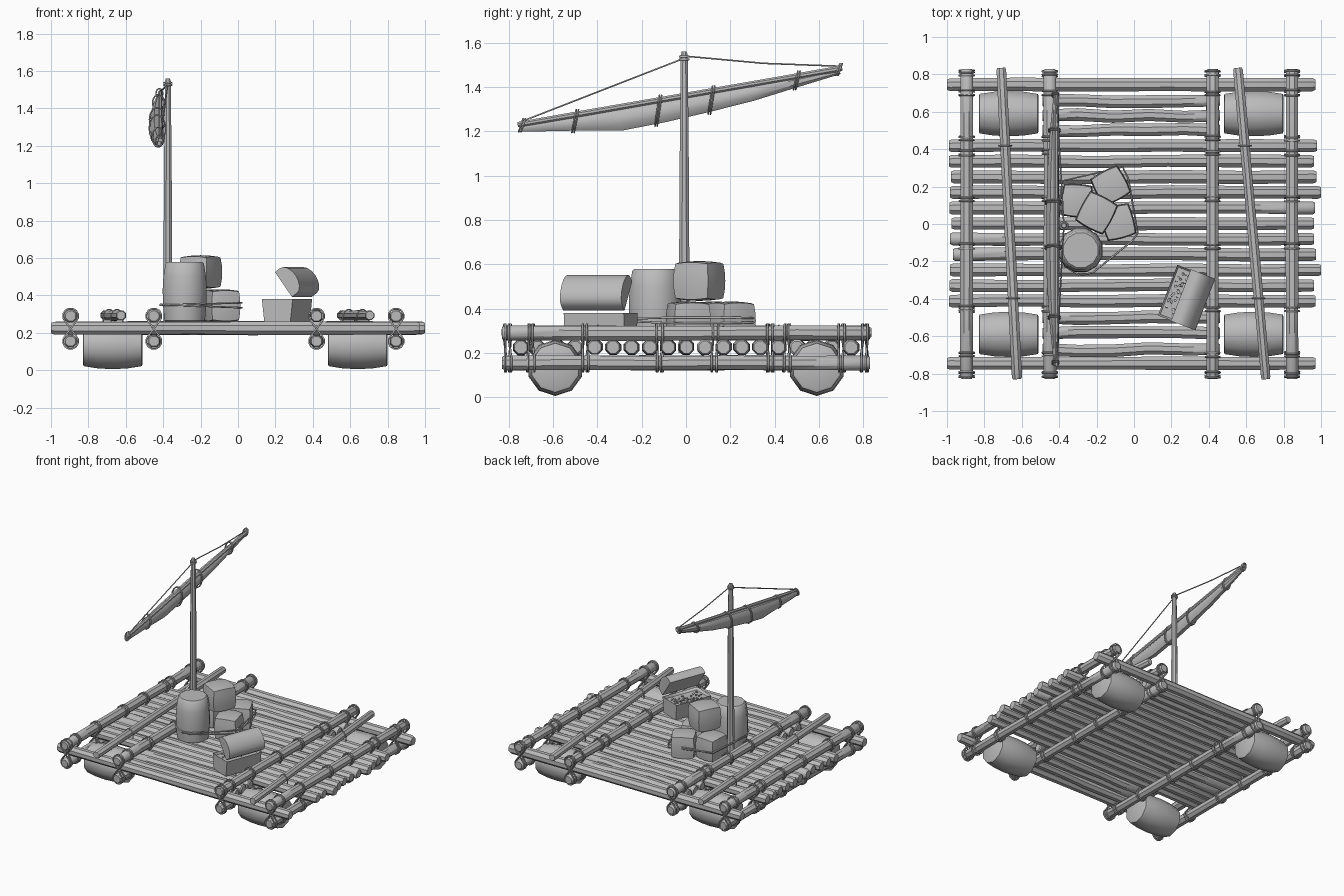
import bpy, bmesh, math, random
from mathutils import Vector, Matrix

if "Cube" in bpy.data.objects:
    bpy.data.objects.remove(bpy.data.objects["Cube"])

random.seed(4)
R = random.uniform
grey = bpy.data.materials.new("plain_grey")
grey.diffuse_color = (0.5, 0.5, 0.5, 1)
grey.use_nodes = True
grey.node_tree.nodes["Principled BSDF"].inputs["Base Color"].default_value = grey.diffuse_color


def finish(name, bm, angle=40):
    """Turn a bmesh into a smooth object with sharp edges kept."""
    bmesh.ops.recalc_face_normals(bm, faces=bm.faces)
    me = bpy.data.meshes.new(name)
    bm.to_mesh(me)
    bm.free()
    me.polygons.foreach_set("use_smooth", [True] * len(me.polygons))
    me.set_sharp_from_angle(angle=math.radians(angle))
    me.materials.append(grey)
    ob = bpy.data.objects.new(name, me)
    bpy.context.collection.objects.link(ob)
    return ob


def loft(name, stations, sides=8, angle=40):
    """Stations are (centre, half width, half depth) along a straight-ish path."""
    bm = bmesh.new()
    d = (Vector(stations[-1][0]) - Vector(stations[0][0])).normalized()
    side = d.cross((1, 0, 0) if abs(d.z) > 0.9 else (0, 0, 1)).normalized()
    up = side.cross(d)
    rings = []
    for c, a, b in stations:
        rings.append([bm.verts.new(Vector(c) + side * a * math.cos(t) + up * b * math.sin(t))
                      for t in [2 * math.pi * (i + 0.5) / sides for i in range(sides)]])
    for r, s in zip(rings, rings[1:]):
        for i in range(sides):
            j = (i + 1) % sides
            bm.faces.new((r[i], r[j], s[j], s[i]))
    bm.faces.new(rings[0])
    bm.faces.new(rings[-1])
    return finish(name, bm, angle)


def log(name, a, b, r, wob=0.004):
    """Slightly uneven log with worn ends."""
    a, b = Vector(a), Vector(b)
    st = []
    for f in (0, 0.008, 0.2, 0.4, 0.6, 0.8, 0.992, 1):
        k = r * (0.8 if f in (0, 1) else R(0.93, 1.04))
        off = Vector((0, R(-wob, wob), R(-wob, wob) * 0.5)) if 0.1 < f < 0.9 else Vector()
        st.append((a.lerp(b, f) + off, k, k))
    return loft(name, st)


def rope(name, paths, r, closed=True):
    """One rope object made of several strands."""
    cu = bpy.data.curves.new(name, 'CURVE')
    cu.dimensions = '3D'
    cu.bevel_depth = r
    cu.bevel_resolution = 1
    cu.use_fill_caps = True
    for p in paths:
        s = cu.splines.new('POLY')
        s.points.add(len(p) - 1)
        for q, co in zip(s.points, p):
            q.co = (*co, 1)
        s.use_cyclic_u = closed
    cu.materials.append(grey)
    ob = bpy.data.objects.new(name, cu)
    bpy.context.collection.objects.link(ob)


def circle(c, u, v, n=14):
    c, u, v = Vector(c), Vector(u), Vector(v)
    return [c + u * math.cos(2 * math.pi * i / n) + v * math.sin(2 * math.pi * i / n) for i in range(n)]


# Deck: edge logs, full-length logs, short infill logs
for y in (-0.745, 0.745):
    log("edge_log", (-1.0, y, 0.225), (0.97, y, 0.225), 0.038, 0.002)
for i in range(11):
    y = -0.412 + i * 0.083
    x1 = 1.0 if i in (2, 7) else R(0.96, 0.98)
    log("deck_log", (R(-0.995, -0.965), y, 0.226), (x1, y, 0.226), 0.037)
for y in (-0.67, -0.585, -0.5, 0.5, 0.58, 0.66):
    log("infill_log", (-0.49, y, 0.225), (0.46, y, 0.225), 0.036, 0.009)

# Cross logs above and below the deck
cross_x = (-0.895, -0.45, 0.42, 0.845)
ZT, ZB = 0.29, 0.155
for x in cross_x:
    log("upper_cross_log", (x, -0.83, ZT), (x, 0.83, ZT), 0.036)
    log("lower_cross_log", (x, -0.83, ZB), (x, 0.83, ZB), 0.036)

# Figure-eight lashings
lash = []
for x in cross_x:
    for y in (-0.805, -0.7, -0.455, -0.12, 0.13, 0.38, 0.455, 0.7, 0.805):
        for dy in (-0.011, 0.011):
            tilt = R(-0.08, 0.08)
            loop = [(math.radians(a), ZT) for a in range(-45, 226, 30)]
            loop += [(math.radians(a), ZB) for a in range(45, -226, -30)]
            lash.append([(x + 0.041 * math.cos(a), y + dy + tilt * (z - 0.22), z + 0.041 * math.sin(a))
                         for a, z in loop])
rope("lashings", lash, 0.005)

# Loose poles lying on the deck, each tied twice
ties = []
for xa, xb in ((-0.71, -0.625), (0.555, 0.705)):
    a, b = Vector((xa, 0.835, 0.293)), Vector((xb, -0.83, 0.293))
    log("loose_pole", a, b, 0.029)
    for f in (0.25, 0.74):
        ties.append(circle(a.lerp(b, f) - Vector((0, 0, 0.02)), (0.033, 0, 0), (0, 0, 0.053)))
rope("pole_ties", ties, 0.004)

# Float barrels under the corners
for cx in (-0.67, 0.64):
    for cy in (-0.59, 0.59):
        loft("float_barrel", [((cx + dx, cy, 0.133), r, r) for dx, r in
             ((-0.16, 0.1), (-0.155, 0.111), (-0.08, 0.123), (0, 0.127), (0.08, 0.123),
              (0.155, 0.111), (0.16, 0.1))], 10)

# Mast with a rope collar
MX, MY = -0.375, -0.008
loft("mast", [((MX, MY, z), r, r) for z, r in
     ((0.2, 0.027), (0.6, 0.025), (1.1, 0.022), (1.545, 0.017), (1.56, 0.012))])
rope("mast_collar", [circle((MX, MY, z), (0.02, 0, 0), (0, 0.02, 0)) for z in (1.525, 1.537)], 0.005)


# Yard with furled sail below it
def yard_z(y):
    return 1.23 + (y + 0.76) * 0.174


YX = -0.415
log("yard", (YX, -0.76, yard_z(-0.76)), (YX, 0.705, yard_z(0.705)), 0.014, 0)
sail = ((-0.745, 0.010, 0.036), (-0.52, 0.026, 0.072), (-0.3, 0.036, 0.112), (-0.1, 0.038, 0.108),
        (0.1, 0.037, 0.096), (0.3, 0.033, 0.080), (0.5, 0.024, 0.052), (0.695, 0.010, 0.026))
loft("furled_sail", [((YX - w * 0.5, y, yard_z(y) - d / 2), w, d / 2) for y, w, d in sail])
bands = []
for y, w, d in ((-0.5, 0.028, 0.082), (-0.125, 0.040, 0.118), (0.115, 0.039, 0.106), (0.5, 0.027, 0.062),
                (-0.74, 0.014, 0.036), (0.69, 0.014, 0.03)):
    for dy in (-0.005, 0.005):
        bands.append(circle((YX - w * 0.4, y + dy, yard_z(y) - d / 2 + 0.012), (w + 0.004, 0, 0),
                            (0, 0.01, d / 2 + 0.012)))
rope("sail_ties", bands, 0.004)
rope("stays", [[(MX, MY, 1.53), (YX, -0.74, yard_z(-0.74) + 0.012)],
               [(MX, MY, 1.54), (-0.395, 0.35, 1.507), (YX, 0.69, yard_z(0.69) + 0.012)]], 0.004, False)

# Standing barrel
loft("cargo_barrel", [((-0.285, -0.14, z), r, r) for z, r in
     ((0.26, 0.105), (0.265, 0.112), (0.35, 0.12), (0.43, 0.122), (0.5, 0.118), (0.57, 0.106), (0.58, 0.095))], 12)


# Soft square bundles
def bundle(name, loc, size, deg):
    bm = bmesh.new()
    bmesh.ops.create_cube(bm, size=2)
    bmesh.ops.subdivide_edges(bm, edges=bm.edges, cuts=3, use_grid_fill=True)
    for v in bm.verts:
        p = v.co
        bulge = [1 - 0.07 * (p.length_squared - p[i] ** 2) for i in range(3)]
        v.co = Vector(p[i] * bulge[i] * size[i] / 2 for i in range(3))
    bm.transform(Matrix.Translation(loc) @ Matrix.Rotation(math.radians(deg), 4, 'Z'))
    finish(name, bm, 45)


bundle("bundle_back", (-0.125, 0.205, 0.345), (0.175, 0.175, 0.175), 28)
bundle("bundle_left", (-0.305, 0.125, 0.345), (0.165, 0.18, 0.175), -4)
bundle("bundle_right", (-0.085, 0.01, 0.345), (0.17, 0.18, 0.175), 15)
bundle("bundle_top", (-0.2, 0.06, 0.525), (0.18, 0.19, 0.18), -28)

# Rope around the cargo
hull = ((-0.385, 0.23), (-0.06, 0.305), (-0.03, 0.24), (0.02, -0.05), (-0.01, -0.09), (-0.22, -0.26),
        (-0.29, -0.275), (-0.38, -0.22), (-0.415, -0.14), (-0.405, 0.0))
rope("cargo_rope", [[(x, y, z + s * x) for x, y in hull] for z, s in ((0.335, -0.04), (0.36, 0.03))], 0.005)

# Chest: local x is the width towards the hinge, local y the length
place = Matrix.Translation((0.262, -0.385, 0)) @ Matrix.Rotation(math.radians(-21), 4, 'Z')


def prism(name, profile, half):
    """Extrude an (x, z) profile along the chest length."""
    bm = bmesh.new()
    f = bm.faces.new([bm.verts.new((x, -half, z)) for x, z in profile])
    ext = bmesh.ops.extrude_face_region(bm, geom=[f])
    bmesh.ops.translate(bm, verts=[e for e in ext["geom"] if isinstance(e, bmesh.types.BMVert)], vec=(0, 2 * half, 0))
    bm.transform(place)
    return finish(name, bm, 30)


base = prism("chest_base", ((-0.075, 0.262), (0.075, 0.262), (0.088, 0.38), (-0.088, 0.38)), 0.145)
bm = bmesh.new()
bm.from_mesh(base.data)
top = max(bm.faces, key=lambda f: f.calc_center_median().z)
bmesh.ops.inset_region(bm, faces=[top], thickness=0.014)
bmesh.ops.translate(bm, verts=top.verts, vec=(0, 0, -0.018))
bm.to_mesh(base.data)
bm.free()

# Domed lid, swung open
hinge, front = Vector((0.085, 0.392)), Vector((-0.012, 0.525))
out = Vector((0.81, 0.59))
arc = [hinge.lerp(front, 0.5 - 0.5 * math.cos(t)) + out * (0.035 + 0.05 * math.sin(t))
       for t in [math.pi * i / 8 for i in range(9)]]
prism("chest_lid", [hinge] + arc + [front], 0.148)

# Coins in the chest
bm = bmesh.new()
for i in range(45):
    m = place @ Matrix.Translation((R(-0.065, 0.04), R(-0.12, 0.12), R(0.366, 0.374)))
    m = m @ Matrix.Rotation(R(-0.5, 0.5), 4, 'X')
    bmesh.ops.create_cone(bm, cap_ends=True, segments=6, radius1=0.008, radius2=0.008, depth=0.005, matrix=m)
finish("coins", bm)
